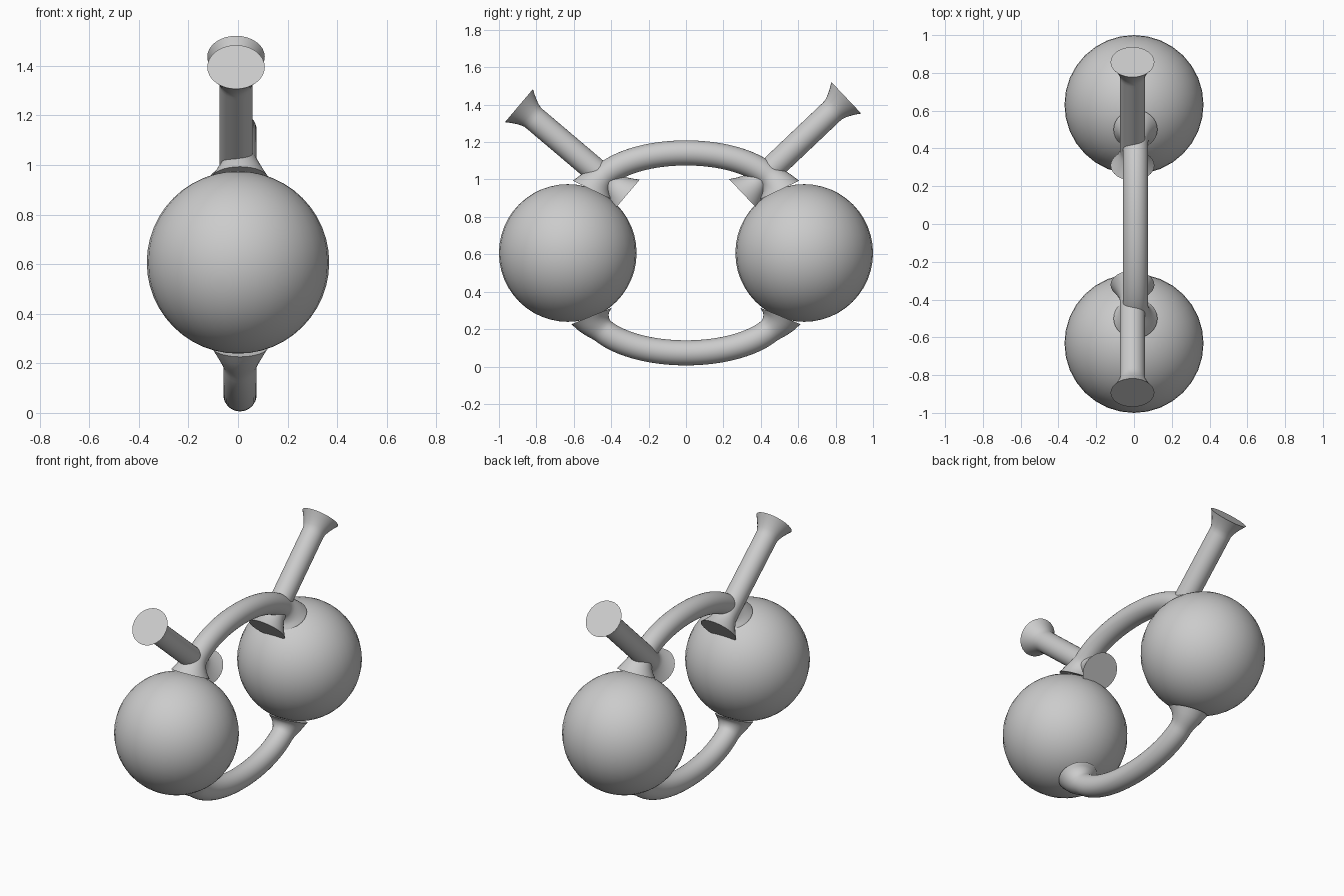
import bpy, bmesh, math
from mathutils import Vector
from mathutils.geometry import interpolate_bezier

cube = bpy.data.objects.get("Cube")
if cube:
    bpy.data.objects.remove(cube, do_unlink=True)

grey = bpy.data.materials.new("plain grey")
grey.use_nodes = True
grey.diffuse_color = (0.6, 0.6, 0.6, 1)
grey.node_tree.nodes["Principled BSDF"].inputs["Base Color"].default_value = (0.6, 0.6, 0.6, 1)

TUBE, RIM, FLARE, SIDES = 0.067, 0.116, 0.1, 32


def finish(bm, name):
    bmesh.ops.recalc_face_normals(bm, faces=bm.faces)
    mesh = bpy.data.meshes.new(name)
    bm.to_mesh(mesh)
    bm.free()
    mesh.materials.append(grey)
    obj = bpy.data.objects.new(name, mesh)
    bpy.context.collection.objects.link(obj)
    bpy.ops.object.select_all(action='DESELECT')
    obj.select_set(True)
    bpy.context.view_layer.objects.active = obj
    bpy.ops.object.shade_smooth_by_angle(angle=math.radians(40))


def flared_tube(name, path):
    """Sweep a circle along a path in the YZ plane, widening at both ends."""
    bm = bmesh.new()
    side = Vector((1, 0, 0))
    rings = []
    for i, p in enumerate(path):
        tangent = (path[min(i + 1, len(path) - 1)] - path[max(i - 1, 0)]).normalized()
        normal = side.cross(tangent)
        d = min((p - path[0]).length, (p - path[-1]).length)
        r = TUBE + (RIM - TUBE) * max(0, 1 - d / FLARE) ** 1.4
        angles = [math.tau * k / SIDES for k in range(SIDES)]
        rings.append([bm.verts.new(p + r * (math.cos(a) * side + math.sin(a) * normal)) for a in angles])
    for a, b in zip(rings, rings[1:]):
        for k in range(SIDES):
            n = (k + 1) % SIDES
            bm.faces.new((a[k], a[n], b[n], b[k]))
    bm.faces.new(rings[0])
    bm.faces.new(rings[-1])
    finish(bm, name)


def arch(name, x, controls):
    """Half arch from a curve, mirrored front to back."""
    half = interpolate_bezier(*[Vector((x, y, z)) for y, z in controls], 28)
    back = [Vector((p.x, -p.y, p.z)) for p in reversed(half[:-1])]
    flared_tube(name, half + back)


def rod(name, x, top, bottom):
    a, b = Vector((x, *top)), Vector((x, *bottom))
    flared_tube(name, [a.lerp(b, i / 40) for i in range(41)])


# Two large balls
for name, y in (("front_ball", -0.632), ("back_ball", 0.632)):
    bm = bmesh.new()
    bmesh.ops.create_uvsphere(bm, u_segments=32, v_segments=24, radius=0.368)
    bmesh.ops.translate(bm, verts=bm.verts, vec=(0, y, 0.607))
    finish(bm, name)

# Connecting arches
arch("upper_arch", 0.008, [(-0.5, 0.943), (-0.45, 1.06), (-0.25, 1.142), (0, 1.142)])
arch("lower_arch", 0.008, [(-0.505, 0.27), (-0.465, 0.155), (-0.25, 0.073), (0, 0.073)])

# Slanted rods with flared ends
rod("front_rod", -0.008, (-0.893, 1.395), (-0.322, 0.911))
rod("back_rod", -0.008, (0.857, 1.437), (0.31, 0.918))
